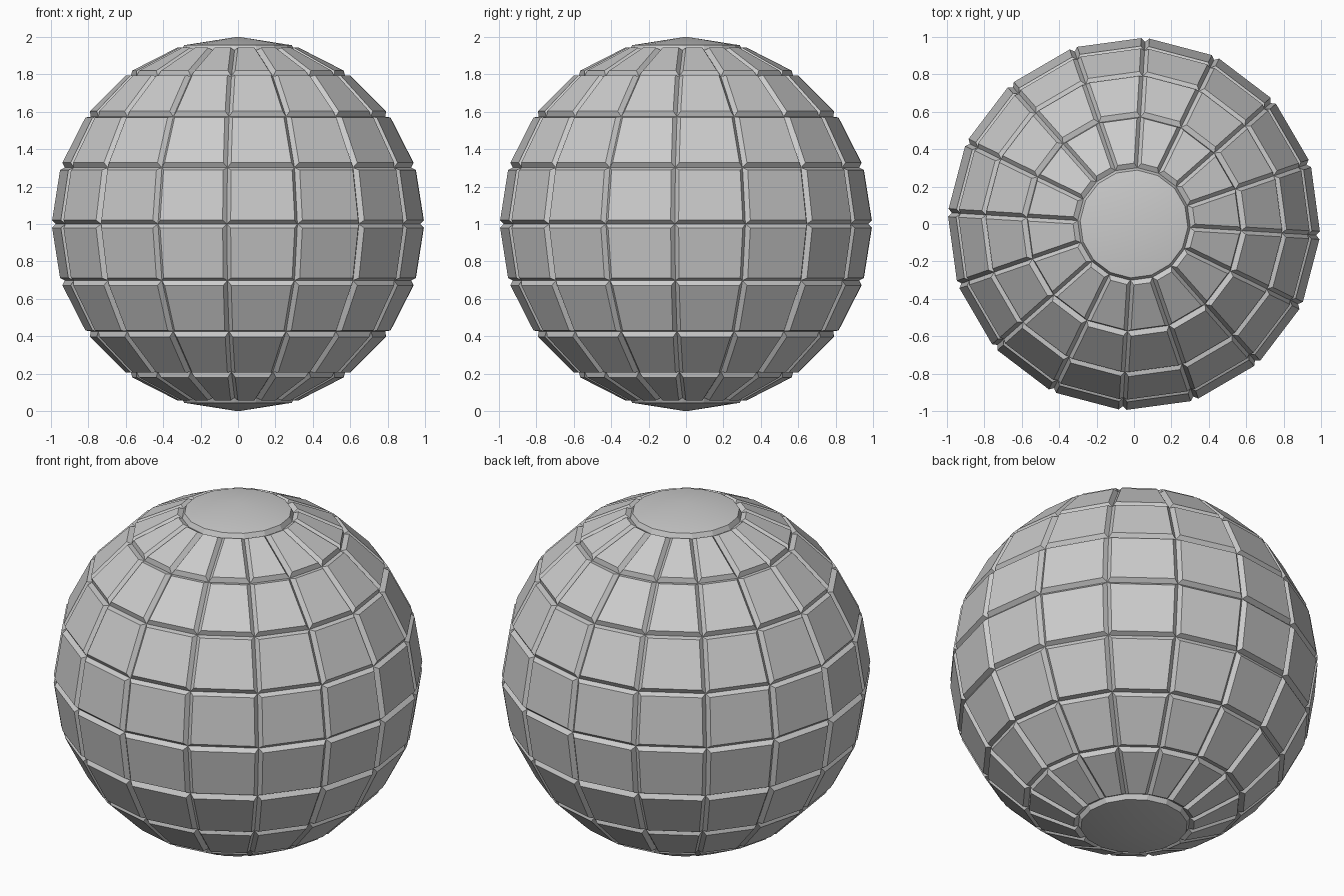
import bpy
import bmesh
from math import radians
from mathutils import Matrix

SEGMENTS, RINGS = 16, 10
CORE_RADIUS = 0.975    # depth of the groove bottoms
RAISE = 0.025          # height of the panels above the grooves
GAP = 0.017            # half the groove width

cube = bpy.data.objects.get("Cube")
if cube:
    bpy.data.objects.remove(cube, do_unlink=True)


def make_material(name, colour):
    mat = bpy.data.materials.new(name)
    mat.use_nodes = True
    mat.diffuse_color = colour
    mat.node_tree.nodes["Principled BSDF"].inputs["Base Color"].default_value = colour
    return mat


# Core sphere, turned slightly about its axis
bm = bmesh.new()
bmesh.ops.create_uvsphere(bm, u_segments=SEGMENTS, v_segments=RINGS, radius=CORE_RADIUS)
bmesh.ops.rotate(bm, verts=bm.verts, cent=(0, 0, 0),
                 matrix=Matrix.Rotation(radians(-3.5), 3, 'Z'))
bm.normal_update()

caps = [f for f in bm.faces if len(f.verts) == 3]
panels = [f for f in bm.faces if len(f.verts) == 4]

# Raised square panels, each with sloping sides that form V grooves
bmesh.ops.inset_individual(bm, faces=panels, thickness=GAP, depth=RAISE,
                           use_even_offset=True)

# Raised round caps at both poles, each lifted as one piece
bmesh.ops.inset_region(bm, faces=caps, thickness=GAP, depth=RAISE,
                       use_even_offset=True, use_boundary=True)

# Stand the ball on the ground
bmesh.ops.translate(bm, verts=bm.verts, vec=(0, 0, 1))
bmesh.ops.recalc_face_normals(bm, faces=bm.faces)

mesh = bpy.data.meshes.new("panelled_ball")
bm.to_mesh(mesh)
bm.free()
ball = bpy.data.objects.new("panelled_ball", mesh)
bpy.context.collection.objects.link(ball)
mesh.materials.append(make_material("light_grey", (0.6, 0.6, 0.6, 1)))

# Soft caps, crisp panel edges
bpy.ops.object.select_all(action='DESELECT')
ball.select_set(True)
bpy.context.view_layer.objects.active = ball
bpy.ops.object.shade_smooth_by_angle(angle=radians(8))
